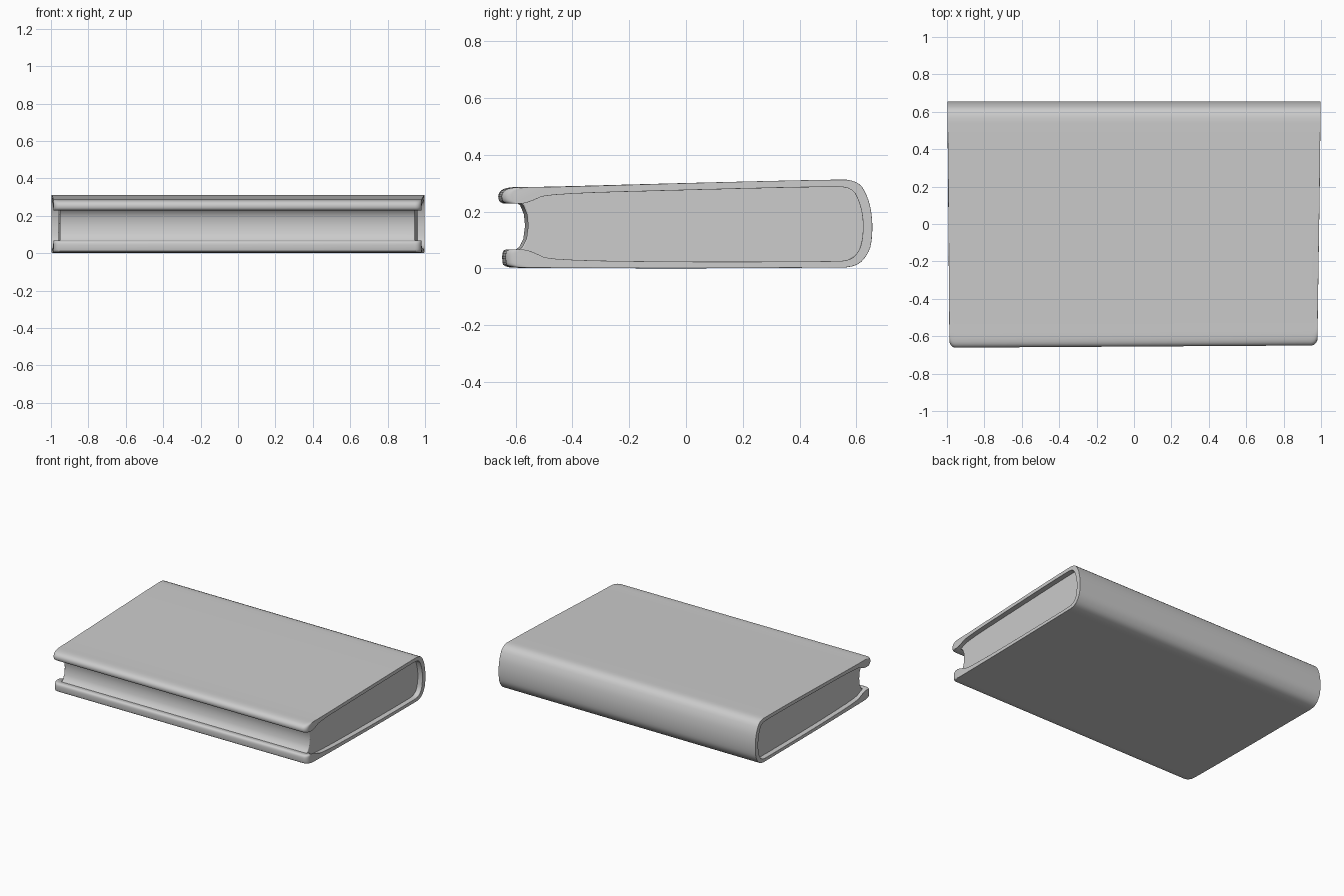
import bpy, bmesh, math

if "Cube" in bpy.data.objects:
    bpy.data.objects.remove(bpy.data.objects["Cube"])


def chaikin(pts, rounds=2):
    """Round off a closed profile by corner cutting."""
    for _ in range(rounds):
        out = []
        for i, (a, b) in enumerate(pts):
            c, d = pts[(i + 1) % len(pts)]
            out += [(0.75 * a + 0.25 * c, 0.75 * b + 0.25 * d),
                    (0.25 * a + 0.75 * c, 0.25 * b + 0.75 * d)]
        pts = out
    return pts


def loft(name, profile, half, corner, bevel):
    """Sweep a (y, z) profile along x, rounding the front corners in plan."""
    steps = [corner * (1 - math.cos(math.pi / 2 * i / 5)) for i in range(6)] if corner else [0]
    xs = [-half + d for d in steps] + [0] + [half - d for d in reversed(steps)]
    bm = bmesh.new()
    rings = []
    for x in xs:
        inside = max(0, corner - (half - abs(x)))
        shift = corner - math.sqrt(max(0, corner ** 2 - inside ** 2))
        ring = []
        for y, z in profile:
            front = min(1, max(0, (0.2 - y) / 0.8))     # 0 at the back, 1 at the front
            squeeze = 1 - 0.014 * (0.65 - y) / 1.3      # book narrows slightly to the front
            ring.append(bm.verts.new((x * squeeze - 0.003 * front,
                                      y + front * (shift + 0.006 * (x + 1)), z)))
        rings.append(ring)
    n = len(profile)
    for a, b in zip(rings, rings[1:]):
        for i in range(n):
            bm.faces.new((a[i], a[(i + 1) % n], b[(i + 1) % n], b[i]))
    bm.faces.new(rings[0])
    bm.faces.new(rings[-1])
    bmesh.ops.recalc_face_normals(bm, faces=bm.faces)
    mesh = bpy.data.meshes.new(name)
    bm.to_mesh(mesh)
    bm.free()
    obj = bpy.data.objects.new(name, mesh)
    bpy.context.collection.objects.link(obj)
    if bevel:
        mod = obj.modifiers.new("soft_edges", 'BEVEL')
        mod.width = bevel
        mod.segments = 3
        mod.limit_method = 'ANGLE'
        mod.angle_limit = math.radians(60)
    bpy.ops.object.select_all(action='DESELECT')
    obj.select_set(True)
    bpy.context.view_layer.objects.active = obj
    bpy.ops.object.shade_smooth_by_angle(angle=math.radians(40))
    return obj


# Wrap-around cover: bottom board, rounded spine, top board, thick front lips
cover = [(-0.642, 0.003), (-0.55, 0.002), (0.0, 0.0), (0.50, 0.003), (0.60, 0.004),
         (0.645, 0.055), (0.656, 0.11), (0.656, 0.18), (0.642, 0.25),
         (0.605, 0.312), (0.50, 0.313), (0.0, 0.301), (-0.54, 0.286), (-0.63, 0.287),
         (-0.662, 0.268), (-0.660, 0.232), (-0.625, 0.226), (-0.585, 0.238),
         (-0.53, 0.262), (0.0, 0.276), (0.50, 0.288), (0.585, 0.285),
         (0.612, 0.23), (0.624, 0.17), (0.622, 0.11), (0.612, 0.065),
         (0.58, 0.028), (0.50, 0.025), (0.0, 0.023), (-0.52, 0.03),
         (-0.575, 0.055), (-0.615, 0.068), (-0.646, 0.066), (-0.648, 0.03)]
loft("cover", chaikin(cover), 0.998, 0.035, 0.007)

# Page block: hollow fore-edge, rounded back tucked into the spine
fore_edge = [(-0.612, 0.058), (-0.588, 0.075), (-0.573, 0.105), (-0.567, 0.15),
             (-0.571, 0.19), (-0.584, 0.222), (-0.61, 0.24)]
back = [(-0.5, 0.27), (0.55, 0.295), (0.60, 0.27), (0.628, 0.20), (0.630, 0.12),
        (0.61, 0.05), (0.56, 0.018), (-0.5, 0.02)]
loft("pages", fore_edge + back, 0.962, 0, 0.006)
